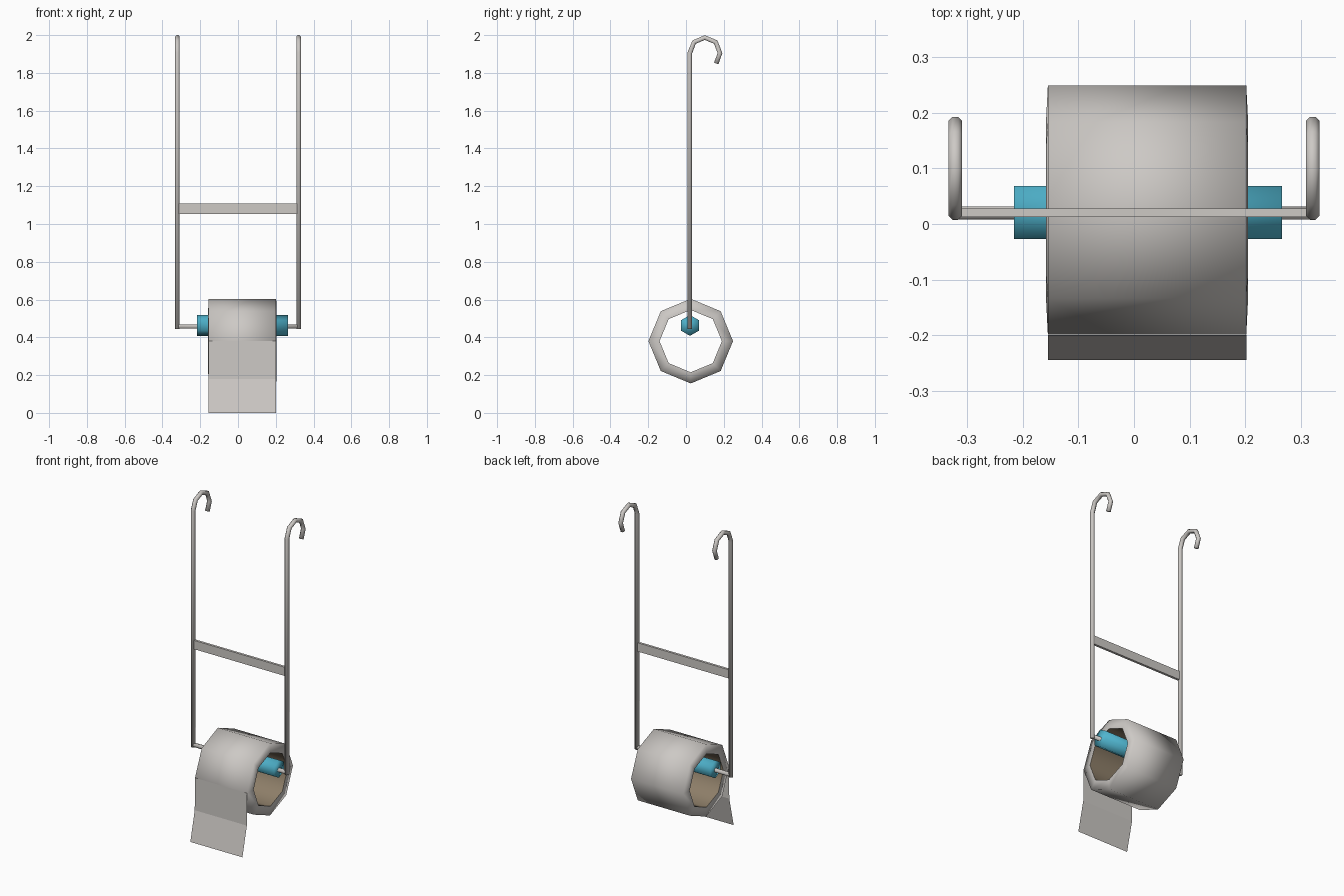
import bpy, bmesh, math
from mathutils import Vector

cube = bpy.data.objects.get("Cube")
if cube:
    bpy.data.objects.remove(cube)


def material(name, r, g, b):
    m = bpy.data.materials.new(name)
    m.use_nodes = True
    m.diffuse_color = (r, g, b, 1)
    m.node_tree.nodes["Principled BSDF"].inputs["Base Color"].default_value = (r, g, b, 1)
    return m


GREY = material("warm grey", 0.61, 0.585, 0.56)
TEAL = material("teal", 0.08, 0.46, 0.62)
BROWN = material("cardboard brown", 0.27, 0.21, 0.14)


def add_object(name, bm, mats, smooth=True):
    mesh = bpy.data.meshes.new(name)
    for f in bm.faces:
        f.smooth = smooth
    bm.to_mesh(mesh)
    bm.free()
    for m in mats:
        mesh.materials.append(m)
    ob = bpy.data.objects.new(name, mesh)
    bpy.context.collection.objects.link(ob)
    return ob


def lathe_x(profile, sides, y, z, start=0.0, closed=False):
    """Turn (x, radius) points around an axis parallel to x."""
    bm = bmesh.new()
    rings = []
    for x, r in profile:
        angles = [start + math.tau * i / sides for i in range(sides)]
        rings.append([bm.verts.new((x, y + r * math.cos(a), z + r * math.sin(a))) for a in angles])
    pairs = list(zip(rings, rings[1:]))
    if closed:
        pairs.append((rings[-1], rings[0]))
    else:
        bm.faces.new(rings[0])
        bm.faces.new(rings[-1])
    for a, b in pairs:
        for i in range(sides):
            j = (i + 1) % sides
            bm.faces.new((a[i], a[j], b[j], b[i]))
    bmesh.ops.recalc_face_normals(bm, faces=bm.faces)
    return bm


# Paper roll with a cardboard lining
ROLL_Y, ROLL_Z, OUTER, INNER = 0.025, 0.38, 0.224, 0.165
X0, X1 = -0.155, 0.202
bm = lathe_x([(X0, OUTER), (X1, OUTER), (X1 + 0.003, INNER), (X0 - 0.003, INNER)],
             8, ROLL_Y, ROLL_Z, closed=True)
for f in bm.faces:
    c = f.calc_center_median()
    if math.hypot(c.y - ROLL_Y, c.z - ROLL_Z) < INNER:
        f.material_index = 1
for e in bm.edges:
    if len({f.material_index for f in e.link_faces}) > 1:
        e.smooth = False
add_object("paper_roll", bm, [GREY, BROWN])

# Loose sheet hanging from the front of the roll
bm = bmesh.new()
rows = [[bm.verts.new((x, y, z)) for x in (X0, X1)]
        for y, z in ((-0.2, 0.38), (-0.202, 0.18), (-0.245, 0))]
for top, low in zip(rows, rows[1:]):
    bm.faces.new((low[0], low[1], top[1], top[0]))
add_object("hanging_sheet", bm, [GREY], smooth=False)

# Teal roller and the thin spindle through it
add_object("roller", lathe_x([(-0.216, 0.055), (0.266, 0.055)], 6, 0.021, 0.463, math.pi / 2), [TEAL])
add_object("spindle", lathe_x([(-0.322, 0.0125), (0.322, 0.0125)], 8, 0.02, 0.4575, math.pi / 8), [GREY])

# Side rods bent into hooks at the top
HOOK = [(0.02, 0.445), (0.02, 1.905), (0.043, 1.963), (0.1, 1.987),
        (0.157, 1.963), (0.18, 1.905), (0.16, 1.85)]
for name, x in (("left_hook_rod", 0.3215), ("right_hook_rod", -0.3215)):
    bm = bmesh.new()
    pts = [Vector((x, y, z)) for y, z in HOOK]
    rings = []
    for i, p in enumerate(pts):
        ahead = pts[min(i + 1, len(pts) - 1)] - p
        behind = p - pts[max(i - 1, 0)]
        along = (ahead.normalized() + behind.normalized()).normalized()
        across = along.cross(Vector((1, 0, 0)))
        ring = []
        for k in range(8):
            a = math.tau * (k + 0.5) / 8
            ring.append(bm.verts.new(p + 0.0135 * (math.cos(a) * Vector((1, 0, 0)) + math.sin(a) * across)))
        rings.append(ring)
    for a, b in zip(rings, rings[1:]):
        for k in range(8):
            j = (k + 1) % 8
            bm.faces.new((a[k], a[j], b[j], b[k]))
    bm.faces.new(rings[0])
    bm.faces.new(rings[-1])
    bmesh.ops.recalc_face_normals(bm, faces=bm.faces)
    add_object(name, bm, [GREY])

# Flat crossbar between the rods
bm = bmesh.new()
bmesh.ops.create_cube(bm, size=1)
bmesh.ops.scale(bm, vec=(0.624, 0.015, 0.054), verts=bm.verts)
bmesh.ops.translate(bm, vec=(0, 0.02, 1.081), verts=bm.verts)
add_object("crossbar", bm, [GREY], smooth=False)
